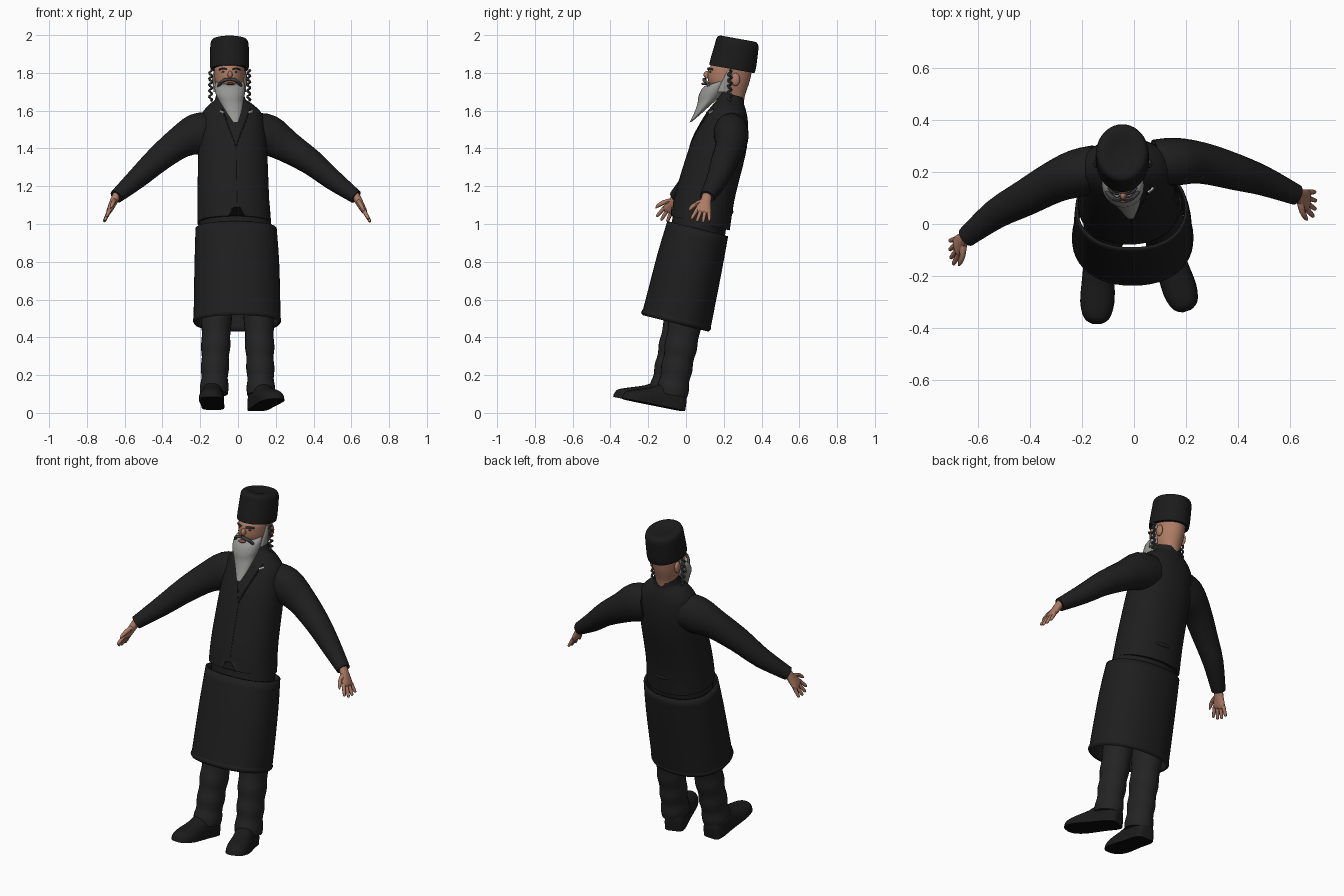
import bpy, bmesh, math
from mathutils import Vector
from mathutils.bvhtree import BVHTree

if "Cube" in bpy.data.objects:
    bpy.data.objects.remove(bpy.data.objects["Cube"])


def mat(name, r, g, b):
    m = bpy.data.materials.new(name)
    m.diffuse_color = (r, g, b, 1)
    m.use_nodes = True
    m.node_tree.nodes["Principled BSDF"].inputs["Base Color"].default_value = m.diffuse_color
    return m


COAT = mat("black_cloth", .013, .013, .013)
TROUSER = mat("charcoal_cloth", .017, .017, .017)
HAT = mat("black_felt", .011, .011, .011)
SOLE = mat("sole_black", .004, .004, .004)
SKIN = mat("skin", .42, .20, .13)
BEARD = mat("grey_hair", .30, .30, .29)
DARKHAIR = mat("dark_grey_hair", .06, .06, .06)
WHITE = mat("white_shirt", .65, .65, .65)
LIP = mat("lip", .25, .08, .06)


def smooth_rings(rings, steps):
    """Catmull-Rom interpolation of (x, y, z, rx, ry) rows."""
    out = []
    for i in range(len(rings) - 1):
        p = [rings[max(0, min(len(rings) - 1, i + k))] for k in (-1, 0, 1, 2)]
        for s in range(steps):
            t = s / steps
            out.append([.5 * (2 * b + (c - a) * t + (2 * a - 5 * b + 4 * c - d) * t * t
                        + (3 * b - a - 3 * c + d) * t ** 3) for a, b, c, d in zip(*p)])
    return out + [list(rings[-1])]


def loft(name, rings, material, n=24, steps=3, axis=None, ref=(0, 1, 0),
         cap=True, power=1, flat=False):
    """Skin elliptical rings along a path; a fixed axis keeps the rings parallel."""
    rows = smooth_rings(rings, steps)
    pts = [Vector(r[:3]) for r in rows]
    bm = bmesh.new()
    loops = []
    for i, r in enumerate(rows):
        t = Vector(axis) if axis else pts[min(i + 1, len(pts) - 1)] - pts[max(i - 1, 0)]
        t.normalize()
        v = Vector(ref)
        v = (v - t * v.dot(t)).normalized()
        u = v.cross(t)
        loop = []
        for k in range(n):
            a = 2 * math.pi * k / n
            c, s = (math.copysign(abs(f) ** power, f) for f in (math.cos(a), math.sin(a)))
            if flat:
                s = max(s, 0)
            loop.append(bm.verts.new(pts[i] + u * c * max(r[3], .001) + v * s * max(r[4], .001)))
        loops.append(loop)
    for a, b in zip(loops, loops[1:]):
        for k in range(n):
            bm.faces.new((a[k], a[(k + 1) % n], b[(k + 1) % n], b[k]))
    if cap:
        bm.faces.new(loops[0][::-1])
        bm.faces.new(loops[-1])
    bmesh.ops.recalc_face_normals(bm, faces=bm.faces)
    return finish(name, bm, material)


def finish(name, bm, material):
    me = bpy.data.meshes.new(name)
    bm.to_mesh(me)
    bm.free()
    me.materials.append(material)
    ob = bpy.data.objects.new(name, me)
    bpy.context.collection.objects.link(ob)
    bpy.ops.object.select_all(action='DESELECT')
    ob.select_set(True)
    bpy.context.view_layer.objects.active = ob
    bpy.ops.object.shade_smooth_by_angle(angle=math.radians(45))
    return ob


def ball(name, loc, size, material):
    bm = bmesh.new()
    bmesh.ops.create_uvsphere(bm, u_segments=14, v_segments=10, radius=1)
    for v in bm.verts:
        v.co = Vector(c * s for c, s in zip(v.co, size)) + Vector(loc)
    return finish(name, bm, material)


def tube(name, pts, r, material, n=8, steps=3, ref=(0, 1, 0)):
    return loft(name, [(*p, r, r) for p in pts], material, n, steps, ref=ref)


LEAN = (0, .25, 1)

# Long lower coat, open at hem and waist, with a little cloth thickness
skirt = loft("lower_coat", [(-.005, -.053, .48, .23, .186), (-.005, -.03, .58, .229, .183),
             (-.006, .02, .8, .224, .176), (-.01, .062, .975, .215, .166)],
             COAT, 48, 3, LEAN, cap=False, power=.9)
solid = skirt.modifiers.new("thickness", 'SOLIDIFY')
solid.thickness = .01
loft("hem_roll", [(-.005, -.056, .474, .224, .18), (-.005, -.053, .488, .234, .19),
     (-.005, -.049, .502, .231, .186)], COAT, 48, 2, LEAN, cap=False, power=.9)

# Waist beneath the jacket
loft("waist", [(-.01, .062, .95, .19, .145), (-.018, .085, 1.1, .186, .145)], COAT, 40, 2, LEAN)

# Jacket with a notched front hem
jacket = loft("jacket", [(-.02, .076, 1.005, .195, .16), (-.024, .092, 1.1, .191, .158),
              (-.026, .115, 1.2, .188, .154), (-.028, .172, 1.4, .182, .147),
              (-.03, .202, 1.5, .176, .13), (-.032, .222, 1.575, .163, .108),
              (-.036, .235, 1.625, .122, .084), (-.04, .24, 1.655, .082, .068),
              (-.042, .245, 1.685, .066, .06)], COAT, 48, 3, LEAN, power=.92)
for v in jacket.data.vertices[:48]:
    if v.co.y < .05:
        v.co.z += max(0, .075 - abs(v.co.x + .005) * 1.9)
loft("collar", [(-.04, .236, 1.645, .085, .073), (-.042, .243, 1.685, .073, .066)],
     COAT, 32, 2, LEAN, cap=False)

# Trim lying on the jacket front
bm = bmesh.new()
bm.from_mesh(jacket.data)
tree = BVHTree.FromBMesh(bm)
bm.free()


def on_front(x, z):
    hit = tree.ray_cast(Vector((x, -1, z)), Vector((0, 1, 0)))[0]
    return hit if hit else Vector((x, .15, z))


def trim(name, a, b, r, material):
    pts = [on_front(a[0] + (b[0] - a[0]) * i / 6, a[1] + (b[1] - a[1]) * i / 6) for i in range(7)]
    tube(name, pts, r, material, 6, 1, ref=(1, 0, 0))


for side in (-1, 1):
    trim("lapel_edge", (-.01 + side * .075, 1.61), (-.01, 1.41), .004, COAT)
    trim("shirt_collar_tip", (-.01 + side * .085, 1.597), (-.01 + side * .065, 1.588), .007, WHITE)
trim("front_closure", (-.01, 1.41), (-.005, 1.11), .0025, COAT)
ball("back_belt_tab", (-.01, .235, 1.065), (.055, .016, .014), COAT)

# Sleeves
loft("left_sleeve", [(-.14, .215, 1.495, .1, .09), (-.22, .195, 1.475, .108, .092),
     (-.31, .16, 1.43, .085, .08), (-.42, .1, 1.345, .07, .07),
     (-.53, .04, 1.245, .056, .058), (-.645, -.05, 1.145, .037, .04)], COAT, 24)
loft("right_sleeve", [(.08, .235, 1.49, .1, .09), (.16, .24, 1.47, .108, .092),
     (.26, .235, 1.41, .085, .08), (.39, .2, 1.325, .068, .07),
     (.5, .165, 1.235, .055, .057), (.625, .112, 1.143, .037, .04)], COAT, 24)


# Hands: palm, four spread fingers, thumb
def hand(name, wrist, tip):
    w, t = Vector(wrist), Vector(tip)
    d = (t - w).normalized()
    f = Vector((0, -1, 0))
    f = (f - d * f.dot(d)).normalized()
    at = lambda a, b: w + d * a + f * b
    ref = tuple(f)
    loft(name + "_palm", [(*at(-.02, 0), .022, .027), (*at(.02, 0), .021, .028),
         (*at(.055, 0), .018, .038), (*at(.085, 0), .015, .042), (*at(.095, 0), .008, .036)],
         SKIN, 14, 2, ref=ref)
    for b, length in ((.034, .065), (.012, .075), (-.011, .07), (-.033, .055)):
        loft(name + "_finger", [(*at(.08, b * .95), .011, .011),
             (*at(.085 + length * .55, b * 1.25), .0095, .0095),
             (*at(.08 + length * .95, b * 1.4), .007, .007),
             (*at(.08 + length, b * 1.42), .002, .002)], SKIN, 8, 2, ref=ref)
    loft(name + "_thumb", [(*at(.025, .015), .012, .013), (*at(.055, .05), .012, .012),
         (*at(.085, .068), .009, .009), (*at(.102, .073), .002, .002)], SKIN, 8, 2,
         ref=(1, 0, 0))


hand("left_hand", (-.648, -.052, 1.14), (-.708, -.115, 1.015))
hand("right_hand", (.628, .11, 1.14), (.698, .075, 1.015))


# Trousers with soft folds, and shoes with dark soles
def leg(name, hip, ankle):
    rows = []
    for t, r in ((0, .088), (.3, .09), (.5, .085), (.6, .079), (.68, .082), (.75, .075),
                 (.82, .079), (.89, .073), (.95, .08), (1, .077)):
        p = Vector(hip).lerp(Vector(ankle), t)
        rows.append((*p, r * .95, r * 1.06))
    loft(name, rows, TROUSER, 24, 3, axis=(0, .22, 1))


def shoe(name, heel, toe):
    h, t = Vector(heel), Vector(toe)
    rows = []
    for s, w, up in ((0, .03, .06), (.03, .05, .1), (.15, .06, .13), (.35, .06, .135),
                     (.55, .064, .095), (.75, .066, .07), (.9, .055, .052),
                     (.97, .037, .038), (1, .015, .015)):
        rows.append((*h.lerp(t, s), w, up))
    ob = loft(name, rows, HAT, 24, 2, axis=tuple(t - h), ref=(0, 0, 1), power=.8, flat=True)
    ob.data.materials.append(SOLE)
    for p in ob.data.polygons:
        if p.normal.z < -.8:
            p.material_index = 1


leg("left_trouser_leg", (-.1, .06, .88), (-.127, -.115, .1))
leg("right_trouser_leg", (.1, .07, .88), (.122, -.075, .095))
shoe("left_shoe", (-.13, -.045, .016), (-.145, -.385, .085))
shoe("right_shoe", (.095, -.015, .01), (.205, -.335, .075))

# Head and neck
loft("head", [(-.042, .245, 1.61, .055, .058), (-.043, .25, 1.67, .057, .06),
     (-.044, .24, 1.705, .067, .08), (-.045, .228, 1.745, .078, .106),
     (-.045, .23, 1.79, .081, .115), (-.045, .236, 1.83, .08, .112),
     (-.045, .245, 1.87, .06, .08)], SKIN, 28, 3, axis=(0, 0, 1))
ball("nose", (-.042, .112, 1.79), (.013, .019, .02), SKIN)
ball("mouth", (-.04, .098, 1.742), (.022, .018, .007), LIP)
for side in (-1, 1):
    x = -.044
    ball("ear", (x + side * .082, .262, 1.765), (.013, .024, .034), SKIN)
    ball("eye", (x + side * .032, .13, 1.805), (.011, .007, .005), DARKHAIR)
    tube("eyebrow", [(x + side * .015, .116, 1.82), (x + side * .035, .12, 1.824),
         (x + side * .055, .14, 1.818)], .005, DARKHAIR, 6, ref=(0, 0, 1))
    tube("moustache", [(x + side * .004, .1, 1.765), (x + side * .025, .095, 1.763),
         (x + side * .047, .11, 1.748), (x + side * .06, .125, 1.725)], .009, DARKHAIR, 8,
         ref=(0, 0, 1))
    # Sideburn and hanging side curl
    loft("sideburn", [(x + side * .074, .2, 1.7, .012, .035), (x + side * .08, .215, 1.76, .009, .022),
         (x + side * .08, .23, 1.81, .006, .012)], BEARD, 12, 2, axis=(0, 0, 1))
    tube("side_curl", [(x + side * .101 + .008 * math.cos(i * 1.3), .232 + .01 * math.sin(i * 1.3),
         1.815 - .0065 * i) for i in range(26)], .0065, DARKHAIR, 7, 1, ref=(1, 0, 0))

# Full pointed beard
loft("beard", [(-.043, .168, 1.752, .066, .066), (-.043, .158, 1.738, .079, .077),
     (-.042, .143, 1.7, .08, .08), (-.037, .125, 1.662, .068, .066),
     (-.028, .094, 1.622, .053, .044), (-.02, .062, 1.582, .036, .026),
     (-.013, .025, 1.54, .014, .007)], BEARD, 28, 3, axis=(0, -.3, 1))

# Tall brimless hat with a rounded, slightly dished crown
loft("hat", [(-.045, .243, 1.82, .101, .122), (-.045, .25, 1.85, .103, .123),
     (-.045, .268, 1.935, .102, .116), (-.045, .272, 1.962, .099, .113),
     (-.045, .274, 1.978, .088, .102), (-.045, .274, 1.981, .065, .078),
     (-.045, .273, 1.972, .03, .035)], HAT, 40, 3, axis=(0, .18, 1))
